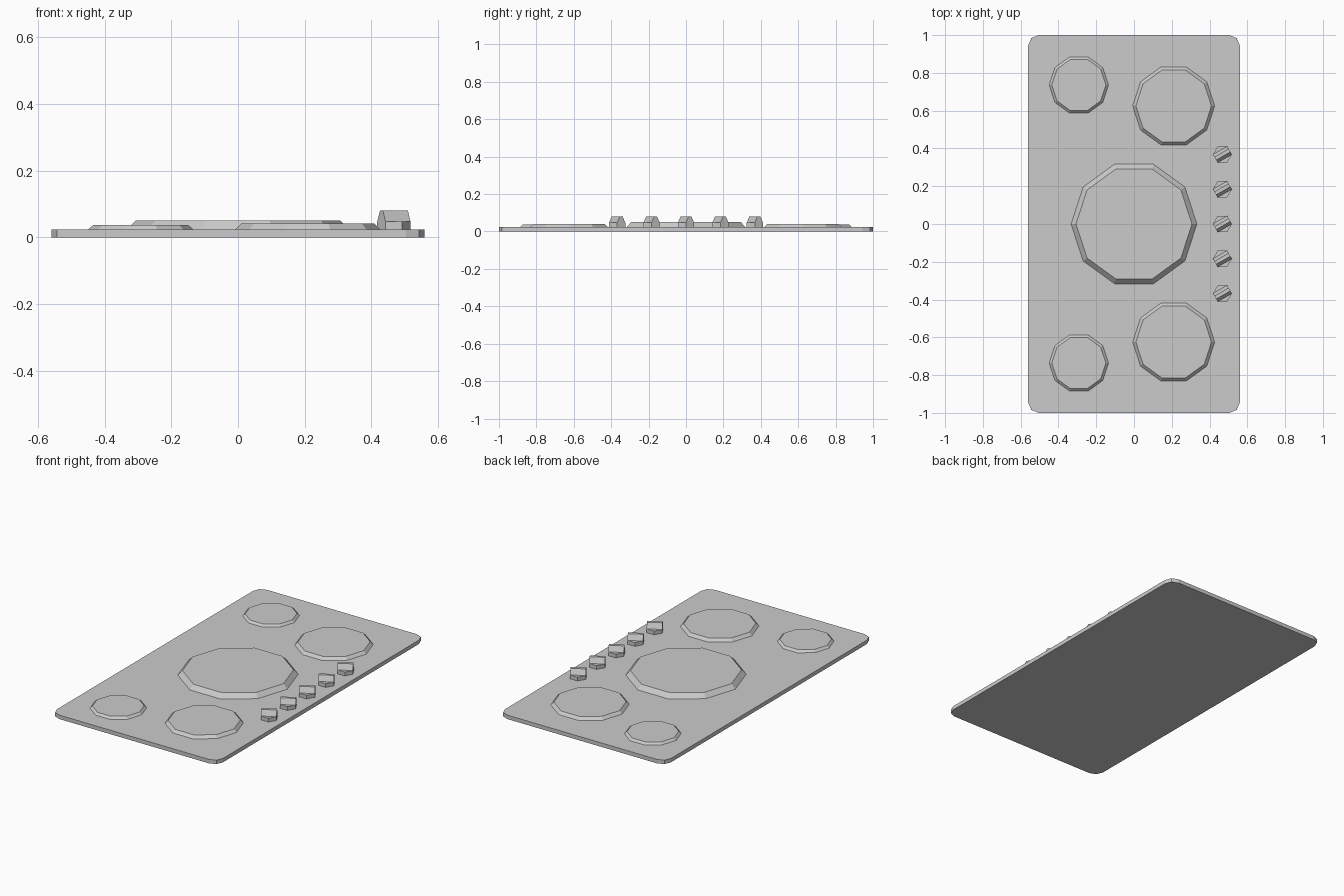
import bpy, bmesh
from math import sin, cos, pi

if "Cube" in bpy.data.objects:
    bpy.data.objects.remove(bpy.data.objects["Cube"])

PLATE_TOP = 0.024


def make_object(name, bm):
    bmesh.ops.recalc_face_normals(bm, faces=bm.faces[:])
    mesh = bpy.data.meshes.new(name)
    bm.to_mesh(mesh)
    bm.free()
    obj = bpy.data.objects.new(name, mesh)
    bpy.context.collection.objects.link(obj)
    return obj


def frustum(name, sides, r_low, r_top, z_low, z_top, x, y):
    """Low-poly disc with a vertex on the +x axis."""
    bm = bmesh.new()
    rings = [[bm.verts.new((x + r * cos(2 * pi * i / sides),
                            y + r * sin(2 * pi * i / sides), z))
              for i in range(sides)]
             for r, z in ((r_low, z_low), (r_top, z_top))]
    bm.faces.new(rings[0])
    bm.faces.new(rings[1])
    for i in range(sides):
        j = (i + 1) % sides
        bm.faces.new((rings[0][i], rings[0][j], rings[1][j], rings[1][i]))
    return make_object(name, bm)


def knob_grip(name, x, y, r, z_low, z_top, half_top):
    """Tapered grip across the knob, ending flush with two hexagon sides."""
    bm = bmesh.new()
    length = r * cos(pi / 6)
    ends = []
    for u in (-length, length):
        profile = [(-r / 2, z_low), (r / 2, z_low),
                   (half_top, z_top), (-half_top, z_top)]
        ends.append([bm.verts.new((x + u * cos(pi / 6) - v * sin(pi / 6),
                                   y + u * sin(pi / 6) + v * cos(pi / 6), z))
                     for v, z in profile])
        bm.faces.new(ends[-1])
    for i in range(4):
        j = (i + 1) % 4
        bm.faces.new((ends[0][i], ends[0][j], ends[1][j], ends[1][i]))
    return make_object(name, bm)


# Cooktop plate with rounded vertical corners
bm = bmesh.new()
bmesh.ops.create_cube(bm, size=1)
for v in bm.verts:
    v.co.x *= 1.12
    v.co.y *= 2.0
    v.co.z = (v.co.z + 0.5) * PLATE_TOP
corners = [e for e in bm.edges if abs(e.verts[0].co.z - e.verts[1].co.z) > 0.01]
bmesh.ops.bevel(bm, geom=corners, offset=0.055, segments=2, profile=0.5,
                affect='EDGES')
make_object("cooktop_plate", bm)

# Burners: one large in the middle, mirrored pairs of medium and small
frustum("large_burner", 10, 0.333, 0.307, PLATE_TOP, 0.051, 0, 0)
for side, s in (("far", 1), ("near", -1)):
    frustum("medium_burner_" + side, 10, 0.217, 0.2, PLATE_TOP, 0.041,
            0.21, s * 0.625)
    frustum("small_burner_" + side, 10, 0.157, 0.143, PLATE_TOP, 0.037,
            -0.292, s * 0.736)

# Row of control knobs: hexagonal base and slanted grip
for i in range(5):
    y = (i - 2) * 0.184
    frustum(f"knob_base_{i + 1}", 6, 0.05, 0.05, PLATE_TOP, 0.047, 0.468, y)
    knob_grip(f"knob_grip_{i + 1}", 0.468, y, 0.05, 0.047, 0.08, 0.009)
